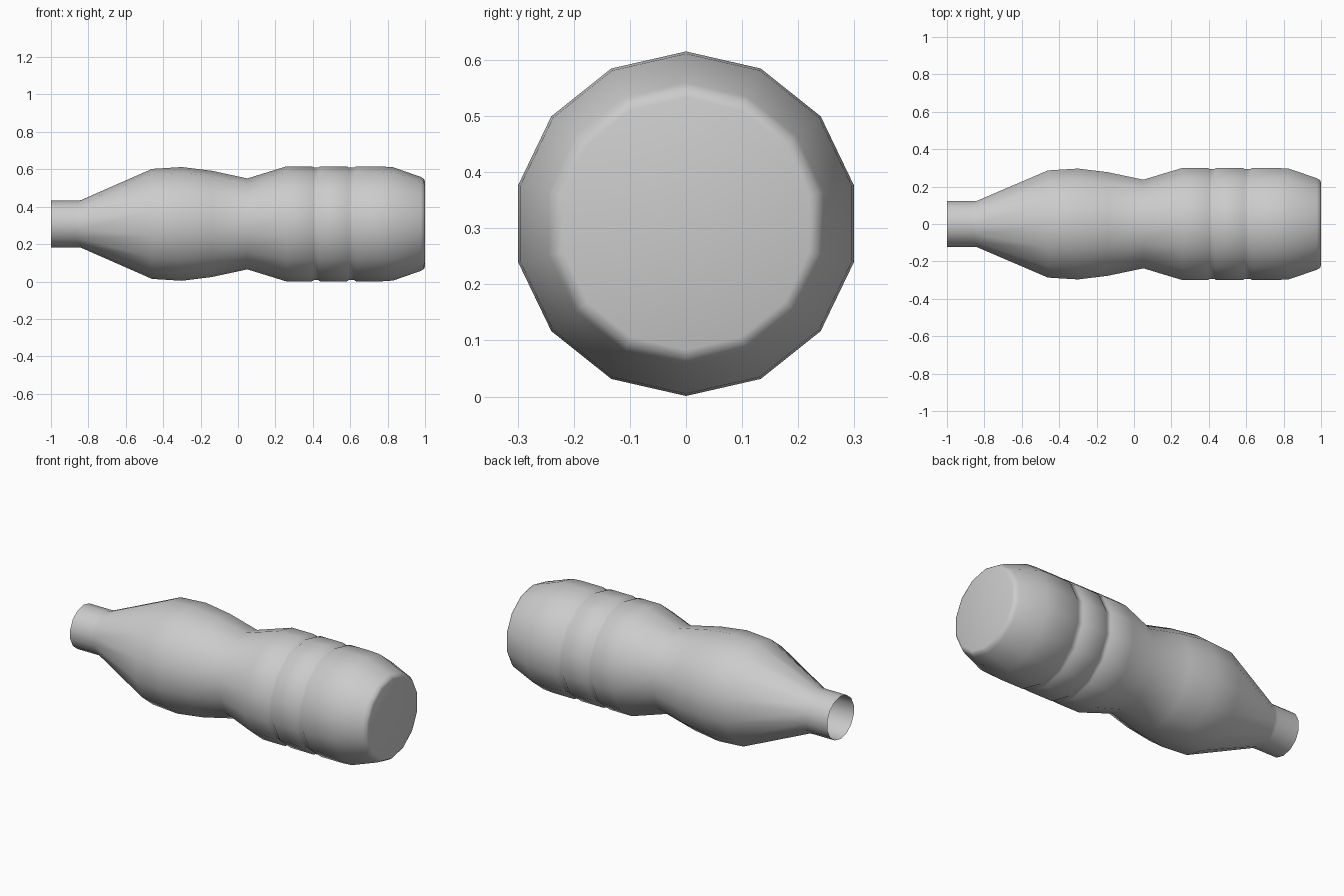
import bpy, bmesh
from math import sin, cos, pi, radians

if "Cube" in bpy.data.objects:
    bpy.data.objects.remove(bpy.data.objects["Cube"])

SIDES = 14
CENTRE_Z = 0.308

# Profile along the x axis: (x, radius), from open mouth to closed base
profile = [
    (-1.0, 0.125), (-0.86, 0.125), (-0.84, 0.127),                  # neck
    (-0.46, 0.294), (-0.30, 0.304), (-0.14, 0.284), (0.05, 0.243),  # shoulder and waist
    (0.257, 0.307), (0.396, 0.307),
    (0.405, 0.301), (0.43, 0.301), (0.438, 0.307),                  # first groove
    (0.583, 0.307), (0.592, 0.301), (0.622, 0.301), (0.631, 0.307), # second groove
    (0.77, 0.307), (0.829, 0.303), (0.978, 0.251), (0.995, 0.24), (1.0, 0.225),
]

# Bottle shell: rings joined by quads, mouth left open
bm = bmesh.new()
rings = []
for x, r in profile:
    rings.append([bm.verts.new((x, r * sin(2 * pi * i / SIDES),
                                CENTRE_Z + r * cos(2 * pi * i / SIDES)))
                  for i in range(SIDES)])
for a, b in zip(rings, rings[1:]):
    for i in range(SIDES):
        j = (i + 1) % SIDES
        bm.faces.new((a[i], a[j], b[j], b[i]))

# Flat base
bm.faces.new(rings[-1])
bmesh.ops.recalc_face_normals(bm, faces=bm.faces)
if bm.faces[:][-1].normal.x < 0:
    bmesh.ops.reverse_faces(bm, faces=bm.faces)

mesh = bpy.data.meshes.new("bottle")
bm.to_mesh(mesh)
bm.free()
bottle = bpy.data.objects.new("bottle", mesh)
bpy.context.collection.objects.link(bottle)

# Smooth sides with a crisp base edge
bpy.context.view_layer.objects.active = bottle
bottle.select_set(True)
bpy.ops.object.shade_smooth_by_angle(angle=radians(40))
